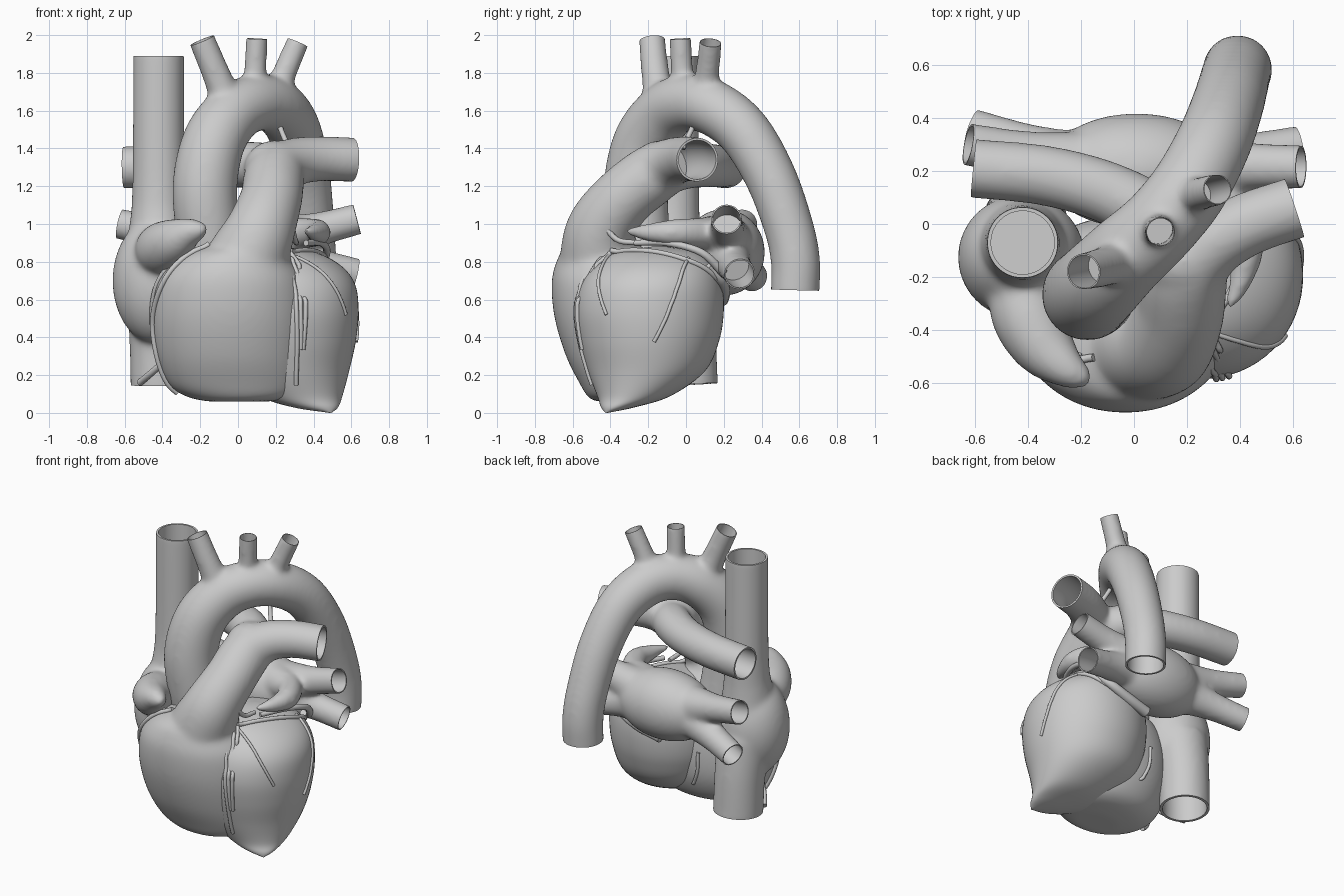
import bpy, bmesh, math
from mathutils import Vector, Matrix
from mathutils.bvhtree import BVHTree

if "Cube" in bpy.data.objects:
    bpy.data.objects.remove(bpy.data.objects["Cube"])


def spline(pts, steps=8):
    """Catmull-Rom through tuples of any length."""
    p = [Vector(q) for q in pts]
    p = [p[0] * 2 - p[1]] + p + [p[-1] * 2 - p[-2]]
    out = []
    for i in range(1, len(p) - 2):
        a, b, c, d = p[i - 1:i + 3]
        for k in range(steps):
            t = k / steps
            out.append(b + (c - a) * (t / 2) + (a * 2 - b * 5 + c * 4 - d) * (t * t / 2)
                       + (b * 3 - a - c * 3 + d) * (t ** 3 / 2))
    return out + [p[-2]]


def skin(bm, rings):
    """Join rings of points into a capped shell."""
    vs = [[bm.verts.new(c) for c in r] for r in rings]
    n = len(vs[0])
    for a, b in zip(vs, vs[1:]):
        for i in range(n):
            bm.faces.new((a[i], a[(i + 1) % n], b[(i + 1) % n], b[i]))
    bm.faces.new(vs[0][::-1])
    bm.faces.new(vs[-1])


def sweep(bm, path, sides=32):
    """Round section along (x, y, z, r) samples."""
    c = [Vector(p[:3]) for p in path]
    rings, side = [], None
    for i, p in enumerate(path):
        t = (c[min(i + 1, len(c) - 1)] - c[max(i - 1, 0)]).normalized()
        side = t.orthogonal() if side is None else side - t * side.dot(t)
        side.normalize()
        up = t.cross(side)
        rings.append([c[i] + (side * math.cos(a) + up * math.sin(a)) * p[3]
                      for a in (2 * math.pi * k / sides for k in range(sides))])
    skin(bm, rings)


def vessel(bm, pts, cuts=None, solid=0.5):
    """Smooth vessel; with cuts given, it is hollow beyond the solid fraction and open at its far end."""
    path = spline(pts)
    if cuts is not None:
        end, r = Vector(path[-1][:3]), path[-1][3]
        d = (end - Vector(path[-2][:3])).normalized()
        cuts.append([(*p[:3], p[3] * .88) for p in path[int(len(path) * solid):]]
                    + [(*(end + d * s), r * 1.4) for s in (0, .09)])
        path.append((*(end + d * 0.04), r))
    sweep(bm, path)


def blob(bm, centre, radii):
    bmesh.ops.create_uvsphere(bm, u_segments=40, v_segments=24, radius=1,
                              matrix=Matrix.Translation(centre) @ Matrix.Diagonal((*radii, 1)))


def loft(bm, rows, power, sides=64):
    """Stack of rounded sections: rows of (z, x0, x1, y0, y1)."""
    rings = []
    for z, x0, x1, y0, y1 in spline(rows, 6):
        ring = []
        for k in range(sides):
            a = 2 * math.pi * k / sides
            u, v = math.cos(a), math.sin(a)
            s = (abs(u) ** power + abs(v) ** power) ** (-1 / power)
            ring.append(((x0 + x1) / 2 + u * s * (x1 - x0) / 2,
                         (y0 + y1) / 2 + v * s * (y1 - y0) / 2, z))
        rings.append(ring)
    skin(bm, rings)


def make(name, bm):
    bmesh.ops.recalc_face_normals(bm, faces=bm.faces)
    me = bpy.data.meshes.new(name)
    bm.to_mesh(me)
    bm.free()
    ob = bpy.data.objects.new(name, me)
    bpy.context.collection.objects.link(ob)
    return ob


def finish(ob):
    bpy.ops.object.select_all(action='DESELECT')
    bpy.context.view_layer.objects.active = ob
    ob.select_set(True)
    if ob.modifiers:
        bpy.ops.object.convert(target='MESH')
    bpy.ops.object.shade_smooth_by_angle(angle=math.radians(42))
    return ob


def fuse(name, bm, cuts):
    """Blend overlapping shells into one skin, then bore the open mouths."""
    ob = make(name, bm)
    m = ob.modifiers.new("fuse", 'REMESH')
    m.mode, m.voxel_size = 'VOXEL', 0.014
    m = ob.modifiers.new("blend", 'SMOOTH')
    m.factor, m.iterations = 0.5, 22
    cb = bmesh.new()
    for path in cuts:
        sweep(cb, path)
    cutter = make(name + "_cutter", cb)
    cutter.hide_render = True
    m = ob.modifiers.new("mouths", 'BOOLEAN')
    m.operation, m.solver, m.object = 'DIFFERENCE', 'EXACT', cutter
    finish(ob)
    bpy.data.objects.remove(cutter)
    return ob


# Left ventricle with pointed apex
bm = bmesh.new()
loft(bm, [(0, .485, .495, -.425, -.415), (.03, .29, .53, -.45, -.27), (.09, .11, .553, -.47, -.08),
          (.22, -.05, .588, -.52, .10), (.38, -.12, .624, -.565, .175), (.54, -.14, .638, -.585, .20),
          (.68, -.12, .62, -.555, .19), (.78, -.06, .545, -.48, .15), (.85, .04, .41, -.37, .06),
          (.88, .17, .24, -.18, -.10)], 2.05)
left_ventricle = finish(make("left_ventricle", bm))

# Right ventricle, flowing into the pulmonary trunk and its two arteries
bm, cuts = bmesh.new(), []
loft(bm, [(.06, -.16, .17, -.48, -.25), (.085, -.27, .30, -.52, -.12), (.15, -.365, .36, -.56, -.04),
          (.3, -.43, .385, -.635, .02), (.5, -.455, .39, -.695, .03), (.68, -.43, .365, -.712, .0),
          (.79, -.35, .30, -.69, -.08), (.86, -.23, .24, -.65, -.2), (.90, -.08, .18, -.55, -.3)], 2.08)
vessel(bm, [(.0, -.43, .62, .26), (.05, -.45, .80, .225), (.12, -.45, .97, .185), (.175, -.34, 1.13, .165),
            (.2, -.18, 1.26, .16), (.29, -.08, 1.325, .13), (.43, .0, 1.345, .12), (.605, .06, 1.34, .118)],
       cuts, .7)
blob(bm, (.19, -.14, 1.285), (.16, .15, .158))
vessel(bm, [(.22, -.16, 1.27, .13), (.1, .0, 1.31, .125), (-.08, .11, 1.31, .118), (-.32, .18, 1.305, .114),
            (-.605, .21, 1.30, .112)], cuts, .35)
right_ventricle = fuse("right_ventricle_and_pulmonary_arteries", bm, cuts)

# Aorta with three arch branches
bm, cuts = bmesh.new(), []
vessel(bm, [(-.11, -.22, .70, .16), (-.155, -.255, .95, .17), (-.175, -.265, 1.2, .172), (-.13, -.22, 1.43, .167),
            (-.03, -.12, 1.58, .158), (.09, -.01, 1.64, .15), (.205, .13, 1.62, .148), (.297, .3, 1.495, .143),
            (.352, .445, 1.255, .137), (.38, .545, .98, .132), (.39, .58, .80, .131), (.39, .578, .65, .13)],
       cuts, .65)
vessel(bm, [(-.04, -.13, 1.6, .09), (-.11, -.16, 1.78, .076), (-.19, -.18, 1.972, .071)], cuts)
vessel(bm, [(.085, -.01, 1.62, .075), (.09, -.02, 1.78, .062), (.1, -.03, 1.98, .058)], cuts)
vessel(bm, [(.18, .09, 1.6, .08), (.235, .11, 1.77, .066), (.315, .13, 1.96, .061)], cuts)
fuse("aorta", bm, cuts)

# Right atrium with both venae cavae and the ear-like appendage
bm, cuts = bmesh.new(), []
blob(bm, (-.425, -.125, .7), (.24, .235, .34))
vessel(bm, [(-.42, -.09, .75, .19), (-.42, -.08, .98, .157), (-.42, -.07, 1.2, .14), (-.42, -.07, 1.89, .136)],
       cuts, .1)
vessel(bm, [(-.42, -.05, .65, .18), (-.415, -.005, .42, .162), (-.41, .01, .15, .16)], cuts, .45)
vessel(bm, [(-.42, -.2, .84, .13), (-.40, -.34, .87, .14), (-.34, -.46, .91, .12), (-.26, -.54, .955, .08),
            (-.19, -.58, .97, .045), (-.158, -.59, .972, .012)])
fuse("right_atrium_and_venae_cavae", bm, cuts)

# Left atrium with four pulmonary veins and its appendage
bm, cuts = bmesh.new(), []
blob(bm, (.01, .2, .85), (.35, .218, .23))
for x, y, z, r, k in ((-.625, .30, 1.0, .081, -.2), (-.61, .355, .72, .081, -.2),
                      (.63, .215, 1.025, .083, .22), (.62, .285, .735, .085, .22)):
    vessel(bm, [(k, .22, .87 + (z - .87) * .3, .13), ((k + x) / 2, (.22 + y) / 2, .87 + (z - .87) * .65, .092),
                (x, y, z, r)], cuts)
vessel(bm, [(.2, .15, .93, .12), (.34, .08, .95, .085), (.42, -.06, .955, .072), (.41, -.19, .955, .05),
            (.37, -.29, .96, .026), (.35, -.32, .965, .01)])
fuse("left_atrium_and_pulmonary_veins", bm, cuts)

# Coronary vessels, laid onto the ventricle surface
verts, faces = [], []
for ob in (left_ventricle, right_ventricle):
    base = len(verts)
    verts += [v.co.copy() for v in ob.data.vertices]
    faces += [[base + i for i in p.vertices] for p in ob.data.polygons]
surface = BVHTree.FromPolygons(verts, faces)
coronaries = {
    "anterior_artery": (.012, [(.25, -.42, .85), (.31, -.5, .74), (.33, -.57, .55), (.34, -.58, .33)]),
    "anterior_vein": (.012, [(.28, -.4, .85), (.33, -.48, .74), (.355, -.56, .55), (.35, -.57, .33)]),
    "groove_artery": (.012, [(.24, -.45, .82), (.295, -.55, .68), (.315, -.58, .4), (.31, -.52, .14)]),
    "diagonal_artery": (.009, [(.27, -.4, .84), (.4, -.44, .77), (.51, -.46, .66), (.57, -.42, .52)]),
    "circumflex_artery": (.014, [(.27, -.4, .86), (.4, -.2, .86), (.47, 0, .82), (.4, .15, .72), (.3, .2, .66)]),
    "marginal_artery": (.010, [(.45, .02, .84), (.56, -.05, .68), (.62, -.11, .5), (.61, -.17, .38)]),
    "right_artery": (.015, [(-.14, -.5, .88), (-.28, -.52, .8), (-.38, -.5, .68), (-.45, -.4, .48),
                            (-.42, -.36, .3), (-.3, -.3, .14)]),
    "right_vein": (.012, [(-.2, -.5, .87), (-.36, -.42, .74), (-.45, -.32, .52), (-.43, -.2, .28)]),
    "posterior_artery": (.011, [(-.12, .07, .48), (-.1, .02, .33), (-.02, -.06, .2), (.1, -.2, .1)]),
}
for name, (r, pts) in coronaries.items():
    bm = bmesh.new()
    path = []
    for p in spline(pts, 5):
        co, no, _, _ = surface.find_nearest(p)
        path.append((*(co + no * r * .35), r))
    sweep(bm, spline(path, 3), 10)
    finish(make(name, bm))

# Free-running vessels: coronary sinus, great vein, loop beside the trunk, ligament
for name, pts in {
    "coronary_sinus": [(.42, .12, .78, .022), (.36, .19, .70, .028), (.22, .2, .64, .034), (.06, .19, .60, .036)],
    "great_vein": [(.36, -.27, .9, .016), (.44, -.1, .9, .018), (.47, .08, .85, .02), (.42, .2, .74, .024)],
    "left_main_artery": [(.31, -.26, .9, .014), (.3, -.37, .92, .015), (.27, -.47, 1.03, .015),
                         (.25, -.45, .9, .014), (.26, -.45, .8, .013)],
    "small_vein": [(-.52, -.12, .16, .018), (-.46, -.2, .21, .018), (-.38, -.28, .28, .016)],
    "arterial_ligament": [(.21, .05, 1.55, .015), (.235, .02, 1.48, .014), (.27, -.02, 1.40, .016)],
}.items():
    bm = bmesh.new()
    sweep(bm, spline(pts, 6), 12)
    finish(make(name, bm))
